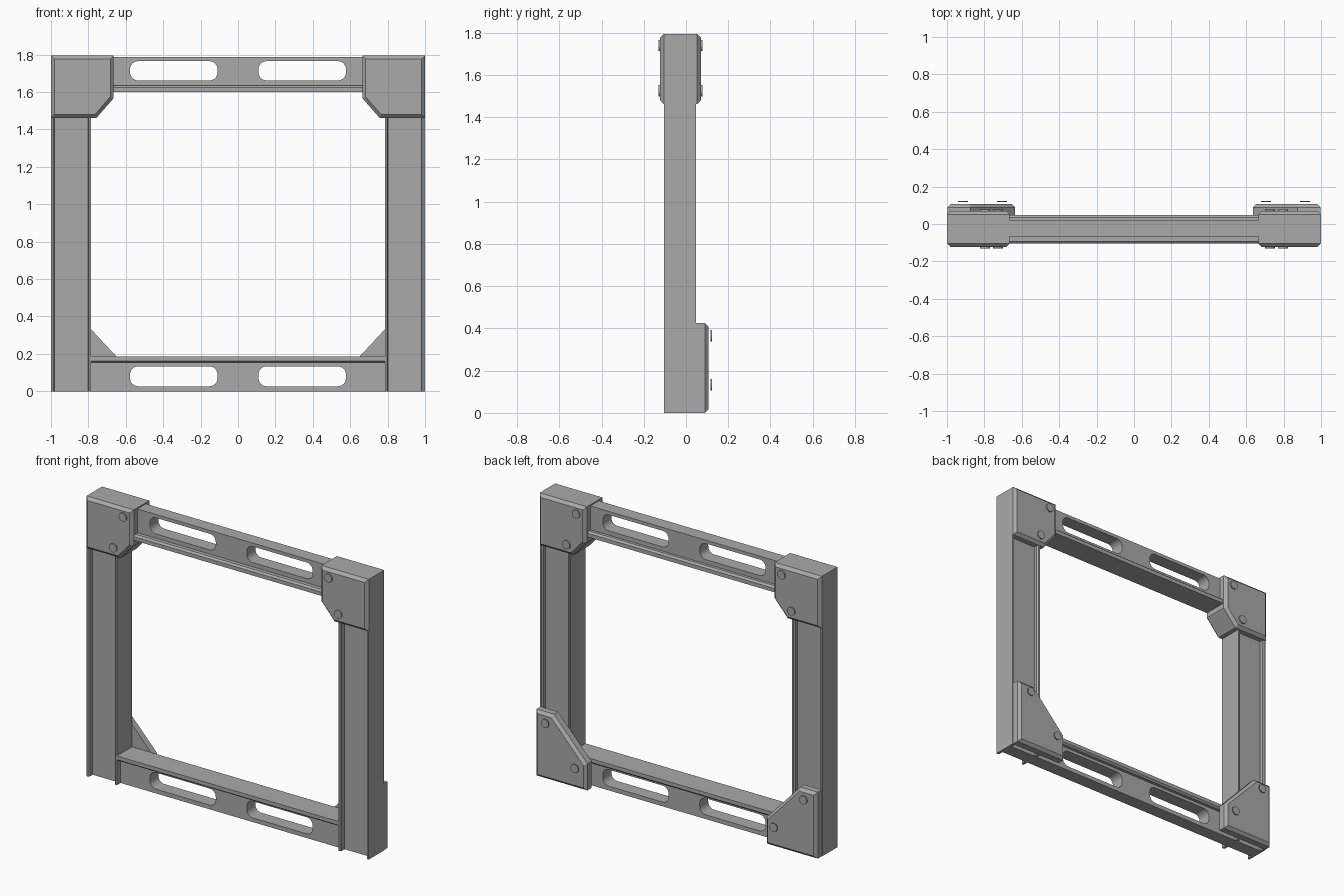
import bpy, bmesh, math
from mathutils import Vector

if "Cube" in bpy.data.objects:
    bpy.data.objects.remove(bpy.data.objects["Cube"], do_unlink=True)

GREY = (0.4, 0.4, 0.4, 1)
steel = bpy.data.materials.new("steel_grey")
steel.use_nodes = True
steel.diffuse_color = GREY
steel.node_tree.nodes["Principled BSDF"].inputs["Base Color"].default_value = GREY


def prism(name, outline, place, start, end, rims=(), chamfer=0.0):
    """Extrude a 2D outline from start to end; chamfer the rim at the given ends."""
    bm = bmesh.new()
    loops = [[bm.verts.new(place(a, b, t)) for a, b in outline] for t in (start, end)]
    caps = [bm.faces.new(loop) for loop in loops]
    n = len(outline)
    for i in range(n):
        j = (i + 1) % n
        bm.faces.new((loops[0][i], loops[0][j], loops[1][j], loops[1][i]))
    bmesh.ops.recalc_face_normals(bm, faces=bm.faces)
    edges = [e for r in rims for e in caps[r].edges]
    if edges:
        bmesh.ops.bevel(bm, geom=edges, offset=chamfer, segments=1, affect='EDGES')
    mesh = bpy.data.meshes.new(name)
    bm.to_mesh(mesh)
    bm.free()
    mesh.materials.append(steel)
    obj = bpy.data.objects.new(name, mesh)
    bpy.context.collection.objects.link(obj)
    return obj


def along_x(y, z, t): return Vector((t, y, z))
def along_y(x, z, t): return Vector((x, t, z))
def along_z(x, y, t): return Vector((x, y, t))


def disc(cx, cz, radius, sides=20):
    return [(cx + radius * math.cos(k * math.tau / sides),
             cz + radius * math.sin(k * math.tau / sides)) for k in range(sides)]


def rounded_slot(x0, x1, z0, z1, r, steps=6):
    pts = []
    corners = ((x1 - r, z1 - r), (x0 + r, z1 - r), (x0 + r, z0 + r), (x1 - r, z0 + r))
    for q, (cx, cz) in enumerate(corners):
        for k in range(steps + 1):
            a = (q + k / steps) * math.pi / 2
            pts.append((cx + r * math.cos(a), cz + r * math.sin(a)))
    return pts


# Depth limits shared by the beams and posts
FRONT, BACK = -0.105, 0.048
WEB_FRONT, WEB_BACK = -0.068, 0.018


def slotted_beam(name, half, flange_z, inner_z, web_z, slot_z):
    """T-section beam with a flange toward the opening and two slots in the web."""
    c = (inner_z - flange_z) * 0.3
    section = [(WEB_FRONT, web_z), (WEB_FRONT, inner_z), (FRONT + 0.012, inner_z),
               (FRONT, inner_z - c), (FRONT, flange_z), (BACK, flange_z),
               (BACK, inner_z - c), (BACK - 0.012, inner_z),
               (WEB_BACK, inner_z), (WEB_BACK, web_z)]
    beam = prism(name, section, along_x, -half, half)
    for side in (-1, 1):
        xs = sorted((side * 0.11, side * 0.577))
        cutter = prism("slot_cutter", rounded_slot(*xs, *slot_z, 0.042), along_y, -0.3, 0.3)
        cutter.hide_render = True
        cut = beam.modifiers.new("slot", 'BOOLEAN')
        cut.operation = 'DIFFERENCE'
        cut.solver = 'EXACT'
        cut.object = cutter
        bpy.context.view_layer.objects.active = beam
        bpy.ops.object.modifier_apply(modifier=cut.name)
        bpy.data.objects.remove(cutter, do_unlink=True)


slotted_beam("top_beam", 0.67, 1.6, 1.635, 1.787, (1.662, 1.765))
slotted_beam("bottom_beam", 0.785, 0.187, 0.153, 0.0, (0.027, 0.133))

for side, label in ((1, "left"), (-1, "right")):
    def mirrored(points):
        return [(side * a, b) for a, b in points]

    # H-section post
    i, o, t = 0.785, 1.0, 0.018
    post = [(i, FRONT), (i + t * 0.6, FRONT), (i + t, FRONT + 0.008), (i + t, WEB_FRONT),
            (o - t, WEB_FRONT), (o - t, FRONT + 0.008), (o - t * 0.6, FRONT), (o, FRONT),
            (o, BACK), (o - t * 0.6, BACK), (o - t, BACK - 0.008), (o - t, WEB_BACK),
            (i + t, WEB_BACK), (i + t, BACK - 0.008), (i + t * 0.6, BACK), (i, BACK)]
    prism(label + "_post", mirrored(post), along_z, 0.0, 1.465)

    # Solid top corner bracket, chamfered front and back
    bracket = [(1.0, 1.795), (0.665, 1.795), (0.665, 1.567), (0.757, 1.462), (1.0, 1.462)]
    prism(label + "_top_bracket", mirrored(bracket), along_y, -0.122, 0.07, (0, 1), 0.018)

    # Back gusset plate at the bottom corner
    gusset = [(0.997, 0.0), (0.997, 0.425), (0.873, 0.425), (0.635, 0.17), (0.635, 0.0)]
    prism(label + "_bottom_gusset", mirrored(gusset), along_y, BACK, 0.107, (1,), 0.018)

    # Round bolt heads
    for k, (x, z) in enumerate(((0.728, 1.74), (0.797, 1.525))):
        for face, y0, y1 in (("front", -0.13, -0.12), ("back", 0.068, 0.078)):
            prism(f"{label}_{face}_bolt_{k}", disc(side * x, z, 0.027), along_y, y0, y1)
    for k, (x, z) in enumerate(((0.915, 0.365), (0.705, 0.133))):
        prism(f"{label}_gusset_bolt_{k}", disc(side * x, z, 0.027), along_y, 0.117, 0.123)
